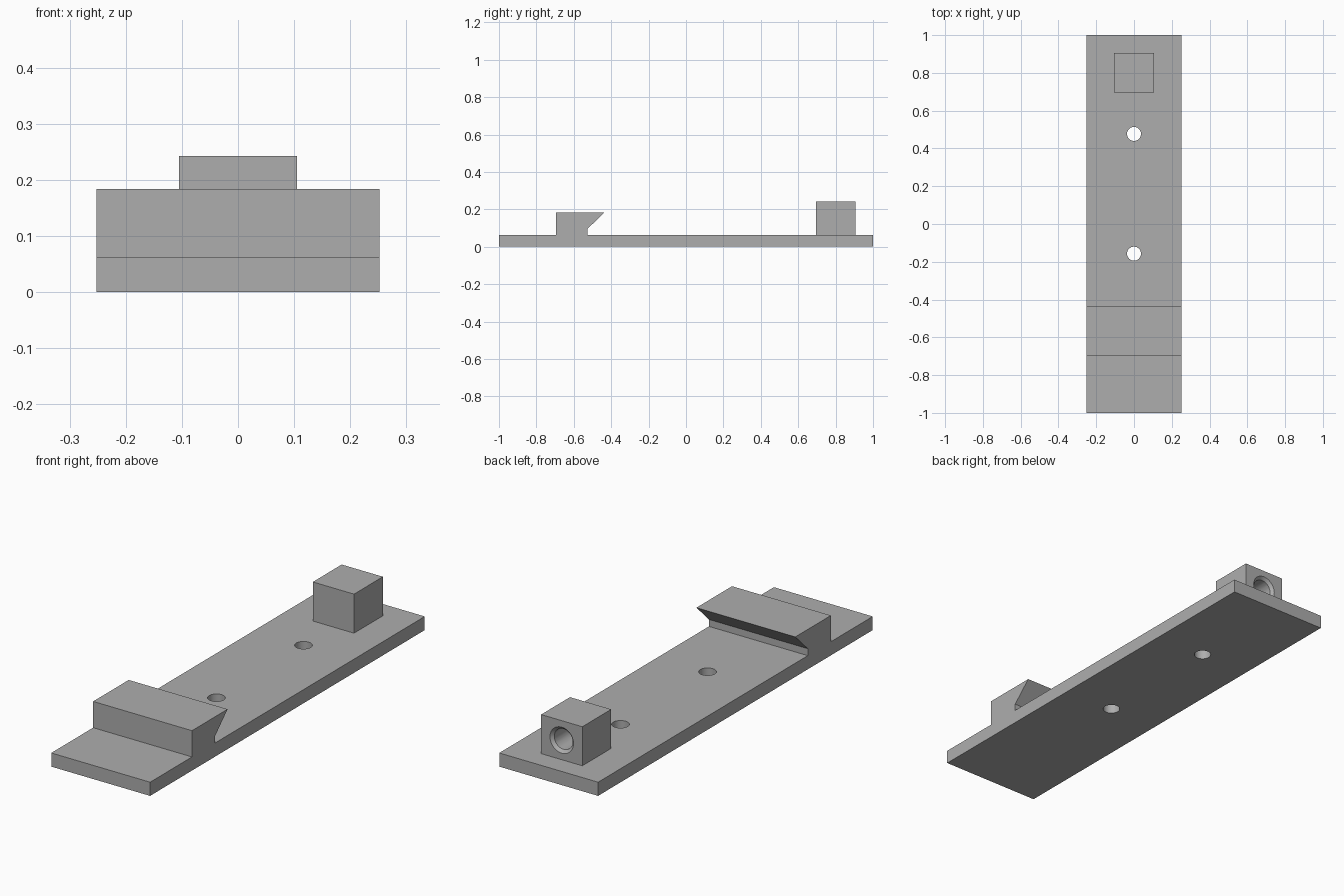
import bpy, bmesh, math
from mathutils import Matrix, Vector

if "Cube" in bpy.data.objects:
    bpy.data.objects.remove(bpy.data.objects["Cube"])

GREY = (0.42, 0.42, 0.42, 1)
grey = bpy.data.materials.new("plain grey")
grey.use_nodes = True
grey.diffuse_color = GREY
grey.node_tree.nodes["Principled BSDF"].inputs["Base Color"].default_value = GREY


def make_object(name, bm):
    bmesh.ops.recalc_face_normals(bm, faces=bm.faces)
    mesh = bpy.data.meshes.new(name)
    bm.to_mesh(mesh)
    bm.free()
    mesh.materials.append(grey)
    obj = bpy.data.objects.new(name, mesh)
    bpy.context.collection.objects.link(obj)
    return obj


def extrude_profile(name, points, half_width):
    """Extrude a closed (y, z) side profile across x."""
    bm = bmesh.new()
    face = bm.faces.new([bm.verts.new((-half_width, y, z)) for y, z in points])
    moved = bmesh.ops.extrude_face_region(bm, geom=[face])["geom"]
    verts = [v for v in moved if isinstance(v, bmesh.types.BMVert)]
    bmesh.ops.translate(bm, verts=verts, vec=(2 * half_width, 0, 0))
    return make_object(name, bm)


def add_cone(bm, start, end, r1, r2):
    """Add a capped round section running from start to end."""
    start, end = Vector(start), Vector(end)
    turn = (end - start).to_track_quat("Z", "Y").to_matrix().to_4x4()
    bmesh.ops.create_cone(bm, cap_ends=True, segments=48, radius1=r1, radius2=r2,
                          depth=(end - start).length,
                          matrix=Matrix.Translation((start + end) / 2) @ turn)


def cut(target, name, bm):
    cutter = make_object(name, bm)
    cutter.hide_render = True
    mod = target.modifiers.new(name, "BOOLEAN")
    mod.operation = "DIFFERENCE"
    mod.solver = "EXACT"
    mod.use_self = True
    mod.object = cutter
    bpy.context.view_layer.objects.active = target
    bpy.ops.object.modifier_apply(modifier=name)
    bpy.data.objects.remove(cutter)


def smooth(obj):
    bpy.ops.object.select_all(action="DESELECT")
    obj.select_set(True)
    bpy.context.view_layer.objects.active = obj
    bpy.ops.object.shade_smooth_by_angle(angle=math.radians(30))


# Base plate with the undercut jaw in one side profile
T = 0.063
base = extrude_profile("base_plate_with_jaw", [
    (-1, 0), (1, 0), (1, T), (-0.527, T), (-0.527, 0.095), (-0.436, 0.184),
    (-0.695, 0.184), (-0.695, T), (-1, T)], 0.252)

# Two through holes for screws
holes = bmesh.new()
for y in (-0.157, 0.477):
    add_cone(holes, (0, y, -0.1), (0, y, 0.15), 0.037, 0.037)
cut(base, "screw_holes", holes)
smooth(base)

# Stop block at the back end
block = extrude_profile("stop_block", [
    (0.695, T), (0.905, T), (0.905, 0.243), (0.695, 0.243)], 0.105)

# Blind bore in its rear face with a chamfered mouth
Z = 0.153
bore = bmesh.new()
add_cone(bore, (0, 0.745, Z), (0, 0.95, Z), 0.047, 0.047)
cut(block, "blind_bore", bore)
mouth = bmesh.new()
add_cone(mouth, (0, 0.885, Z), (0, 0.925, Z), 0.04, 0.08)
cut(block, "bore_chamfer", mouth)
smooth(block)
